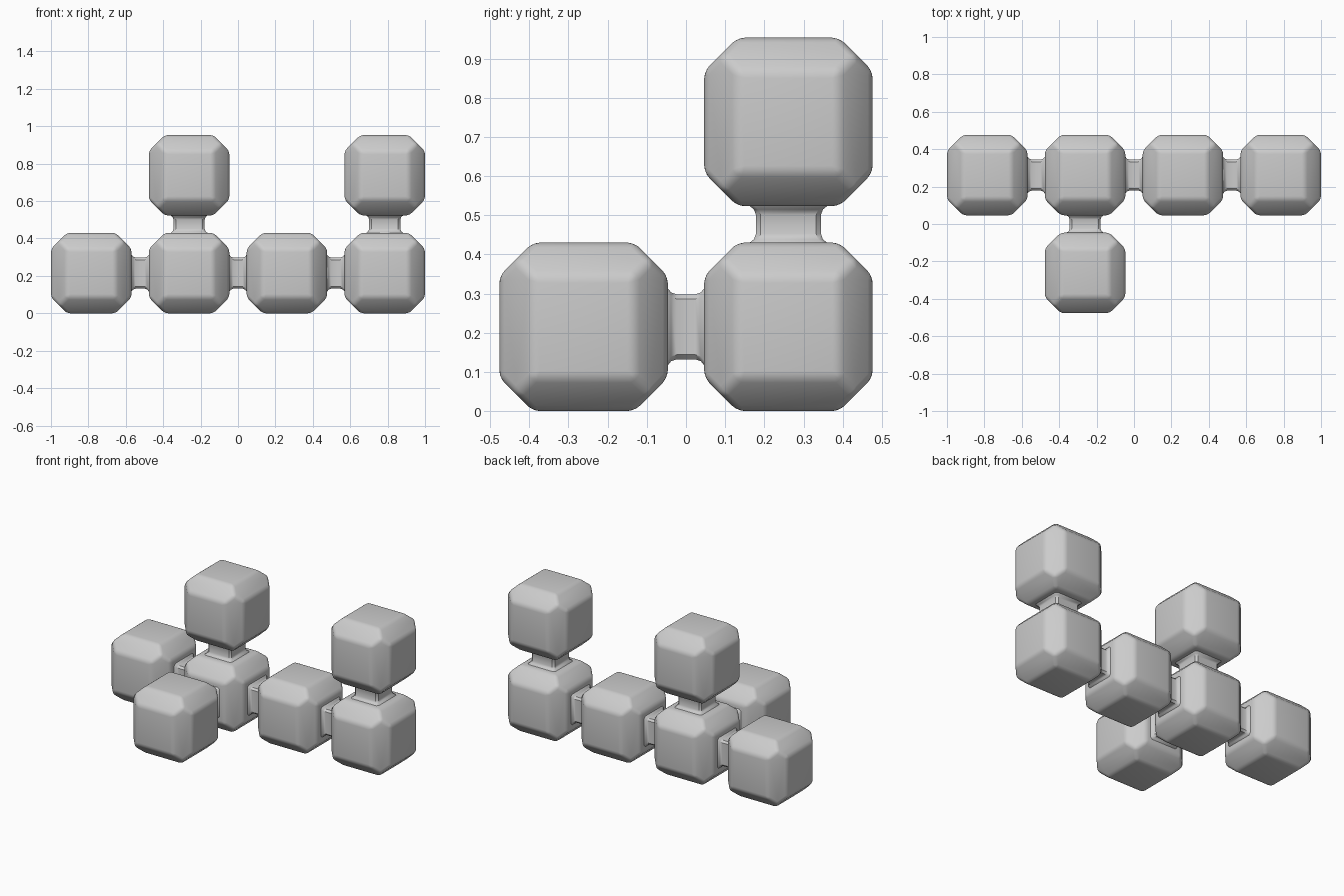
import bpy, bmesh, math
from itertools import product
from mathutils import Vector

cube = bpy.data.objects.get("Cube")
if cube:
    bpy.data.objects.remove(cube, do_unlink=True)

grey = bpy.data.materials.new("plain_grey")
grey.use_nodes = True
grey.diffuse_color = (0.6, 0.6, 0.6, 1)
grey.node_tree.nodes["Principled BSDF"].inputs["Base Color"].default_value = grey.diffuse_color

HALF, CHAMFER, PITCH = 0.215, 0.085, 0.523


def finish(bm, name, location, angle):
    bmesh.ops.recalc_face_normals(bm, faces=bm.faces)
    mesh = bpy.data.meshes.new(name)
    bm.to_mesh(mesh)
    bm.free()
    mesh.materials.append(grey)
    obj = bpy.data.objects.new(name, mesh)
    obj.location = location
    bpy.context.collection.objects.link(obj)
    bpy.ops.object.select_all(action='DESELECT')
    obj.select_set(True)
    bpy.context.view_layer.objects.active = obj
    bpy.ops.object.shade_smooth_by_angle(angle=math.radians(angle))
    return obj


# Cube with chamfers meeting in a point at each corner, then softened
def block(name, location):
    bm = bmesh.new()
    inner = HALF - CHAMFER
    corner = (HALF + inner) / 2
    for signs in product((-1, 1), repeat=3):
        bm.verts.new([s * corner for s in signs])
        for axis in range(3):
            bm.verts.new([s * (HALF if i == axis else inner) for i, s in enumerate(signs)])
    bmesh.ops.convex_hull(bm, input=bm.verts)
    bmesh.ops.dissolve_limit(bm, angle_limit=0.02, verts=bm.verts, edges=bm.edges)
    bmesh.ops.bevel(bm, geom=bm.edges[:], offset=0.018, segments=3, profile=0.5, affect='EDGES')
    finish(bm, name, location, 35)


# Square neck with trimmed edges, flaring slightly into both blocks
def link(name, location, direction):
    bm = bmesh.new()
    turn = Vector((0, 0, 1)).rotation_difference(Vector(direction))
    flare = [(0.065, 0.104), (0.046, 0.098), (0.038, 0.088), (0.024, 0.083)]
    stations = [(-t, r) for t, r in flare] + [(t, r) for t, r in reversed(flare)]
    rings = []
    for t, r in stations:
        trim = r - 0.012
        ring = [(r, -trim), (r, trim), (trim, r), (-trim, r),
                (-r, trim), (-r, -trim), (-trim, -r), (trim, -r)]
        rings.append([bm.verts.new(turn @ Vector((x, y, t))) for x, y in ring])
    for a, b in zip(rings, rings[1:]):
        for i in range(8):
            j = (i + 1) % 8
            bm.faces.new((a[i], a[j], b[j], b[i]))
    bm.faces.new(rings[0])
    bm.faces.new(rings[-1])
    finish(bm, name, location, 40)


# Grid cells (column, depth, level) of the blocks
cells = {
    "row_block_1": (0, 0, 0), "row_block_2": (1, 0, 0),
    "row_block_3": (2, 0, 0), "row_block_4": (3, 0, 0),
    "front_block": (1, -1, 0),
    "upper_block_middle": (1, 0, 1), "upper_block_end": (3, 0, 1),
}


def place(cell):
    c, d, l = cell
    return Vector(((c - 1.5) * PITCH, (d + 0.5) * PITCH, HALF + l * PITCH))


for name, cell in cells.items():
    block(name, place(cell))

# Necks between neighbouring blocks
for name, cell in cells.items():
    for axis, label in enumerate(("across", "depth", "upright")):
        near = tuple(v + (i == axis) for i, v in enumerate(cell))
        if near in cells.values():
            direction = [float(i == axis) for i in range(3)]
            link(f"{label}_link_{name}", (place(cell) + place(near)) / 2, direction)
